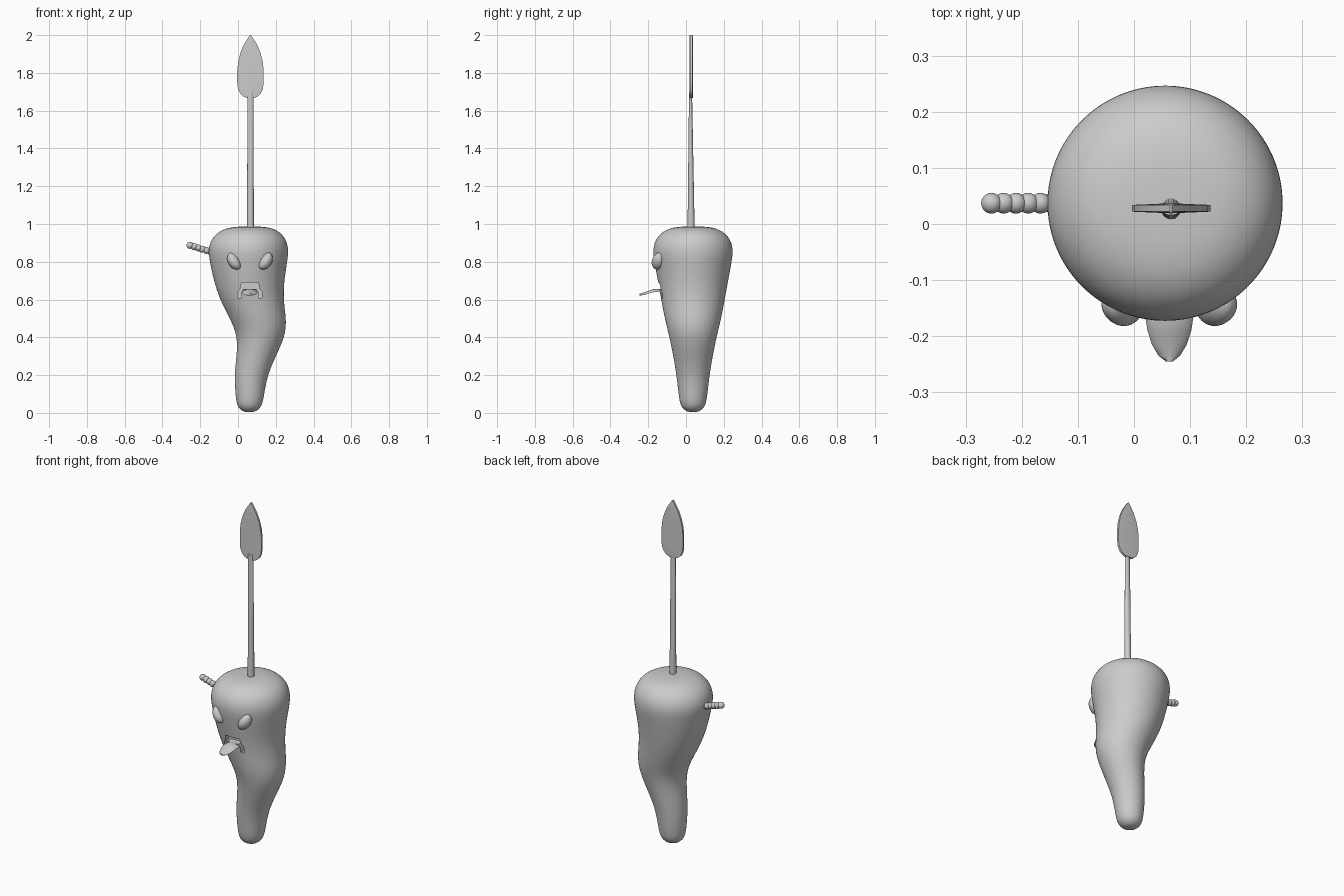
import bpy, bmesh, math
from mathutils import Vector, Matrix

if "Cube" in bpy.data.objects:
    bpy.data.objects.remove(bpy.data.objects["Cube"])

grey = bpy.data.materials.new("plain_grey")
grey.diffuse_color = (0.6, 0.6, 0.6, 1)
grey.use_nodes = True
grey.node_tree.nodes["Principled BSDF"].inputs["Base Color"].default_value = grey.diffuse_color
CY = 0.037   # depth axis of the body
FX = 0.063   # middle of the face and stem


def finish(name, bm, angle=50):
    bmesh.ops.recalc_face_normals(bm, faces=bm.faces)
    me = bpy.data.meshes.new(name)
    bm.to_mesh(me)
    bm.free()
    ob = bpy.data.objects.new(name, me)
    bpy.context.collection.objects.link(ob)
    me.materials.append(grey)
    smooth(ob, angle)
    return ob


def smooth(ob, angle):
    bpy.ops.object.select_all(action='DESELECT')
    bpy.context.view_layer.objects.active = ob
    ob.select_set(True)
    bpy.ops.object.shade_smooth_by_angle(angle=math.radians(angle))


def loft(bm, rings):
    loops = [[bm.verts.new(p) for p in r] for r in rings]
    n = len(loops[0])
    for a, b in zip(loops, loops[1:]):
        for i in range(n):
            bm.faces.new((a[i], a[(i + 1) % n], b[(i + 1) % n], b[i]))
    bm.faces.new(loops[0])
    bm.faces.new(loops[-1])


def ellipse(cx, cy, z, rx, ry, n=32):
    return [(cx + rx * math.cos(2 * math.pi * i / n),
             cy + ry * math.sin(2 * math.pi * i / n), z) for i in range(n)]


def apply(ob, mod):
    bpy.context.view_layer.objects.active = ob
    bpy.ops.object.modifier_apply(modifier=mod.name)


# body: bent tapering root, rows of (z, centre x, radius)
profile = [(0.004, 0.06, 0.012), (0.008, 0.06, 0.036), (0.03, 0.06, 0.062), (0.07, 0.062, 0.074),
           (0.2, 0.066, 0.087), (0.33, 0.106, 0.11), (0.42, 0.123, 0.13),
           (0.5, 0.106, 0.15), (0.6, 0.072, 0.169), (0.7, 0.058, 0.187),
           (0.8, 0.056, 0.206), (0.86, 0.055, 0.214), (0.91, 0.056, 0.203),
           (0.95, 0.058, 0.174), (0.977, 0.06, 0.128), (0.986, 0.062, 0.07), (0.987, 0.062, 0.02)]
bm = bmesh.new()
loft(bm, [ellipse(x, CY, z, r, r) for z, x, r in profile])
body = finish("body", bm)
sub = body.modifiers.new("smooth", 'SUBSURF')
sub.levels = 2
apply(body, sub)

# mouth: arched slot cut into the front
half = [(0.045, 0.69), (0.052, 0.655), (0.065, 0.64), (0.065, 0.607),
        (0.045, 0.607), (0.045, 0.635), (0.036, 0.655)]
outline = [(FX + x, z) for x, z in half] + [(FX - x, z) for x, z in reversed(half)]
bm = bmesh.new()
loft(bm, [[(x, y, z) for x, z in outline] for y in (-0.25, -0.1)])
cutter = finish("mouth_cutter", bm)
cutter.hide_render = True
cut = body.modifiers.new("mouth", 'BOOLEAN')
cut.operation, cut.solver, cut.object = 'DIFFERENCE', 'EXACT', cutter
apply(body, cut)
bpy.data.objects.remove(cutter)
smooth(body, 45)

# tongue: thin rounded strip curling down, rows of (y, z, half width)
rows = [(-0.10, 0.638, 0.042), (-0.14, 0.652, 0.044), (-0.165, 0.652, 0.043), (-0.19, 0.645, 0.039),
        (-0.215, 0.635, 0.031), (-0.235, 0.629, 0.019), (-0.245, 0.627, 0.006)]
bm = bmesh.new()
loft(bm, [[(FX + w * math.cos(t), y, z - 0.012 * math.cos(t) ** 2 * w / 0.044 + 0.005 * math.sin(t))
           for t in [2 * math.pi * i / 16 for i in range(16)]] for y, z, w in rows])
finish("tongue", bm, 60)

# eyes: tilted eggs with an angry slanted brow
for side, name in ((-1, "left_eye"), (1, "right_eye")):
    bm = bmesh.new()
    bmesh.ops.create_uvsphere(bm, u_segments=32, v_segments=16, radius=1)
    m = (Matrix.Translation((FX + side * 0.081, -0.147, 0.805))
         @ Matrix.Rotation(side * math.radians(22), 4, 'Z')
         @ Matrix.Rotation(side * math.radians(33), 4, 'Y')
         @ Matrix.Diagonal((0.036, 0.035, 0.05, 1)))
    for v in bm.verts:
        if v.co.x * side < 0:      # flatten the inner brow side
            v.co.x *= 0.7
        v.co = m @ v.co
    finish(name, bm, 60)

# arm: chain of overlapping beads poking out of the side
bm = bmesh.new()
a, b = Vector((-0.145, CY, 0.853)), Vector((-0.254, CY, 0.887))
for i in range(6):
    bmesh.ops.create_uvsphere(bm, u_segments=20, v_segments=12, radius=0.0185,
                              matrix=Matrix.Translation(a.lerp(b, i / 5)))
finish("beaded_arm", bm, 40)

# stem: round at the base, flattening to the leaf
bm = bmesh.new()
loft(bm, [ellipse(0.066, 0.024 + 0.003 * (1 - t), 0.96 + 0.74 * t, 0.018 - 0.002 * t,
                  0.019 - 0.011 * t, 20) for t in (0, 0.25, 0.5, 0.75, 1)])
finish("stem", bm)

# leaf: pointed blade with a faint middle ridge, rows of (z, half width)
blade = [(1.667, 0.018), (1.675, 0.038), (1.69, 0.054), (1.715, 0.066), (1.75, 0.07), (1.81, 0.07),
         (1.86, 0.065), (1.91, 0.052), (1.95, 0.035), (1.98, 0.016), (2.0, 0.002)]
bm = bmesh.new()
loft(bm, [[(0.066 + w * x, 0.028 + y, z) for x, y in
           ((-1, -0.006), (0, -0.009), (1, -0.006), (1, 0.006), (0, 0.009), (-1, 0.006))]
          for z, w in blade])
finish("leaf", bm, 40)
